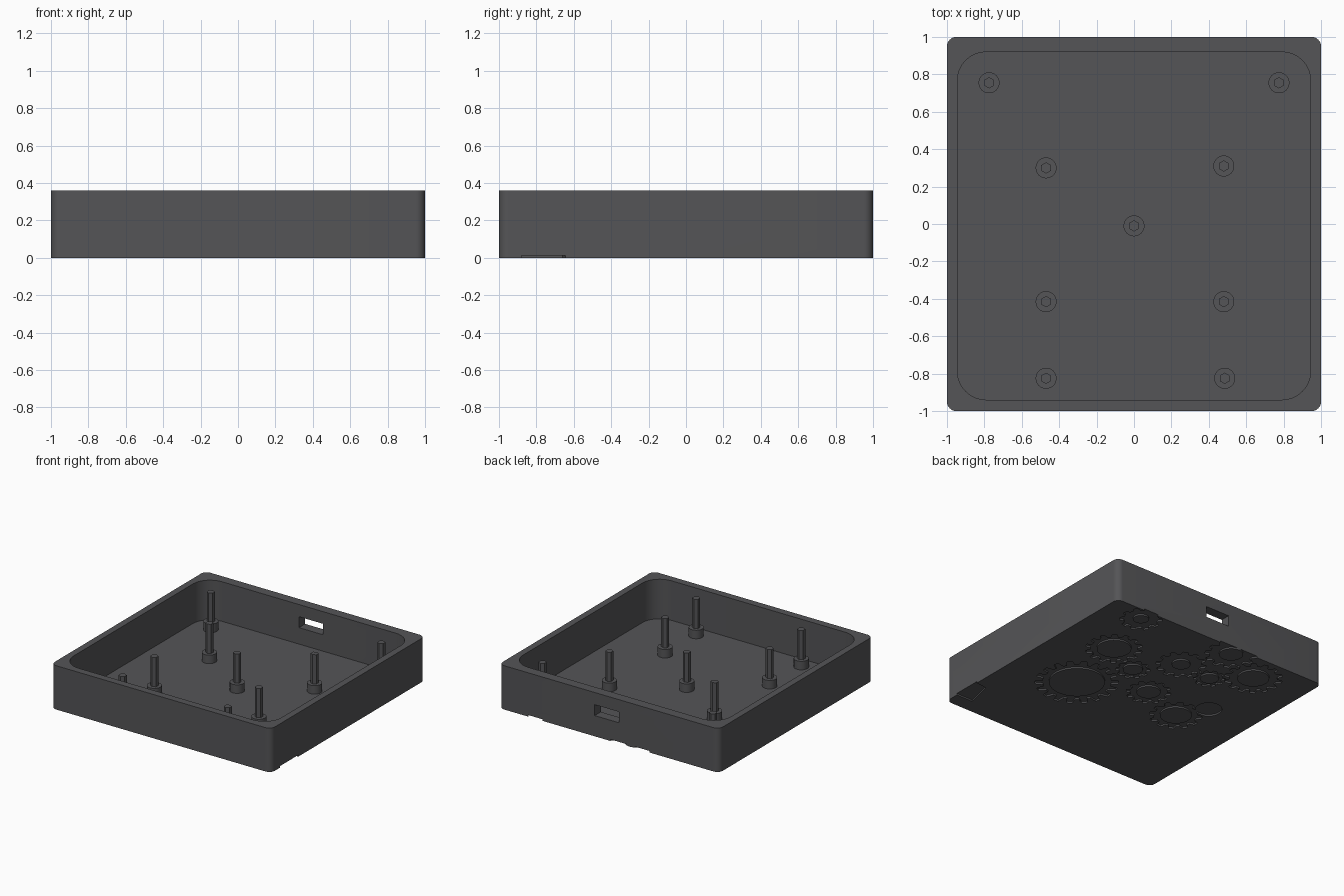
import bpy, bmesh
from math import sin, cos, pi

if "Cube" in bpy.data.objects:
    bpy.data.objects.remove(bpy.data.objects["Cube"])

H, FLOOR, DEPTH = 0.36, 0.035, 0.013

dark = bpy.data.materials.new("dark_plastic")
dark.diffuse_color = (0.09, 0.09, 0.095, 1)
dark.use_nodes = True
dark.node_tree.nodes["Principled BSDF"].inputs["Base Color"].default_value = dark.diffuse_color


def finish(name, bm):
    bmesh.ops.recalc_face_normals(bm, faces=bm.faces)
    me = bpy.data.meshes.new(name)
    bm.to_mesh(me)
    bm.free()
    ob = bpy.data.objects.new(name, me)
    bpy.context.collection.objects.link(ob)
    me.materials.append(dark)
    return ob


def prism(name, pts, z0, z1):
    bm = bmesh.new()
    lo = [bm.verts.new((x, y, z0)) for x, y in pts]
    hi = [bm.verts.new((x, y, z1)) for x, y in pts]
    bm.faces.new(lo)
    bm.faces.new(hi)
    n = len(pts)
    for i in range(n):
        j = (i + 1) % n
        bm.faces.new((lo[i], lo[j], hi[j], hi[i]))
    return finish(name, bm)


def rounded_rect(x0, x1, y0, y1, r, seg=8):
    corners = ((x1 - r, y1 - r), (x0 + r, y1 - r), (x0 + r, y0 + r), (x1 - r, y0 + r))
    return [(cx + r * cos(pi / 2 * (k + i / seg)), cy + r * sin(pi / 2 * (k + i / seg)))
            for k, (cx, cy) in enumerate(corners) for i in range(seg + 1)]


def circle(cx, cy, r, n):
    return [(cx + r * cos(2 * pi * i / n), cy + r * sin(2 * pi * i / n)) for i in range(n)]


def gear_ring(name, cx, cy, r_hole, r_out, teeth):
    """Toothed ring: toothed outer loop, round inner loop."""
    bm = bmesh.new()
    n = teeth * 4
    root = r_out * 0.82
    loops = []
    for z in (-0.05, DEPTH):
        for gear in (True, False):
            loop = []
            for i in range(n):
                step = (-0.34, -0.18, 0.18, 0.34)[i % 4]
                a = 2 * pi * (i // 4 + step) / teeth
                r = (r_out if i % 4 in (1, 2) else root) if gear else r_hole
                loop.append(bm.verts.new((cx + r * cos(a), cy + r * sin(a), z)))
            loops.append(loop)
    lo_o, lo_i, hi_o, hi_i = loops
    for a, b in ((lo_o, lo_i), (hi_o, hi_i), (lo_o, hi_o), (lo_i, hi_i)):
        for i in range(n):
            j = (i + 1) % n
            bm.faces.new((a[i], a[j], b[j], b[i]))
    return finish(name, bm)


def cut(target, cutter):
    cutter.hide_render = True
    mod = target.modifiers.new("cut", "BOOLEAN")
    mod.operation, mod.solver, mod.object = "DIFFERENCE", "EXACT", cutter
    bpy.context.view_layer.objects.active = target
    bpy.ops.object.modifier_apply(modifier=mod.name)
    bpy.data.objects.remove(cutter)


def smooth(ob):
    bpy.ops.object.select_all(action="DESELECT")
    ob.select_set(True)
    bpy.context.view_layer.objects.active = ob
    bpy.ops.object.shade_smooth_by_angle(angle=0.5)


# Open tray with rounded corners
tray = prism("tray", rounded_rect(-1, 1, -1, 1, 0.05), 0, H)
cut(tray, prism("cavity", rounded_rect(-0.945, 0.945, -0.94, 0.92, 0.155), FLOOR, H + 0.1))

# Cable slot through the back wall
bpy.ops.mesh.primitive_cube_add(size=1, location=(0.02, 0.97, 0.215))
slot = bpy.context.object
slot.name = "cable_slot"
slot.scale = (0.22, 0.3, 0.09)
cut(tray, slot)

# Shallow gear pattern in the underside: x, y, hole radius, outer radius, teeth
gears = [(0.54, 0.41, 0.13, 0.215, 14), (0.43, -0.155, 0.21, 0.315, 18),
         (0.23, 0.26, 0.075, 0.13, 10), (-0.08, 0.075, 0.09, 0.17, 12),
         (0.0, 0.55, 0.07, 0.19, 12), (-0.55, 0.74, 0.12, 0.22, 14),
         (-0.30, 0.525, 0.07, 0.12, 10), (-0.46, -0.06, 0.12, 0.2, 12),
         (-0.19, 0.91, 0.09, 0.2, 12), (0.67, 0.88, 0.06, 0.16, 10)]
for i, g in enumerate(gears):
    cut(tray, gear_ring(f"gear_recess_{i}", *g))

# Plain disc recess, and a small notch at the right edge
cut(tray, prism("disc_recess", circle(-0.59, 0.17, 0.1, 32), -0.05, DEPTH))
cut(tray, prism("edge_notch", [(1.1, -0.88), (1.1, -0.63), (0.9, -0.66), (0.85, -0.88)], -0.05, DEPTH))
smooth(tray)

# Mounting posts: round collar with a slim six-sided pin
posts = [(-0.775, 0.755), (0.775, 0.755), (-0.47, 0.30), (0.48, 0.31), (0, -0.01),
         (-0.47, -0.415), (0.48, -0.415), (-0.47, -0.825), (0.485, -0.825)]
for i, (x, y) in enumerate(posts):
    smooth(prism(f"post_collar_{i}", circle(x, y, 0.056, 32), FLOOR - 0.01, 0.105))
    prism(f"post_pin_{i}", [(x + 0.03 * sin(k * pi / 3), y + 0.03 * cos(k * pi / 3))
                            for k in range(6)], 0.1, 0.345)
